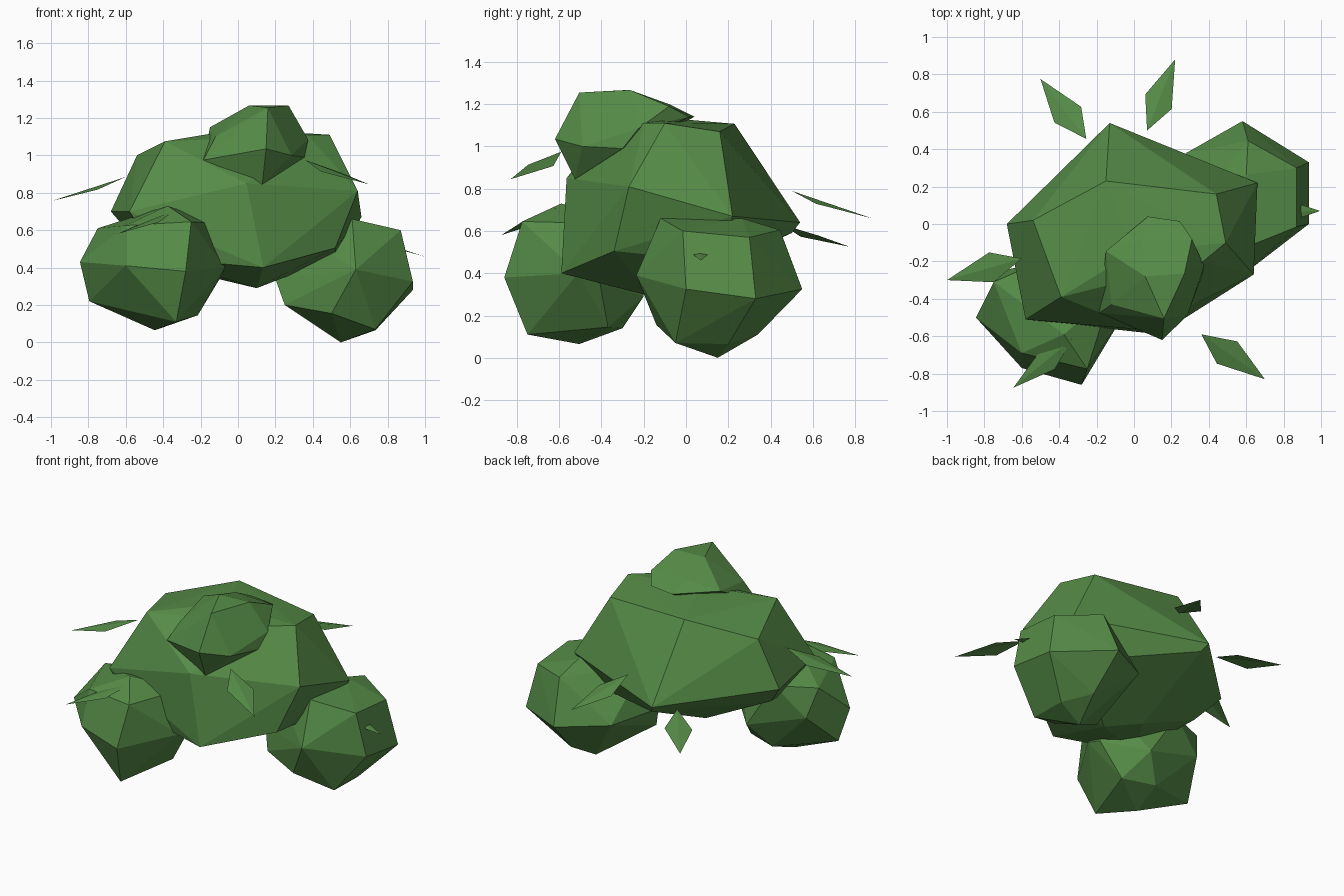
import bpy, bmesh
from mathutils import Vector

green = bpy.data.materials.new("leaf green")
green.diffuse_color = (0.092, 0.26, 0.063, 1)


def add_object(name, bm):
    bmesh.ops.recalc_face_normals(bm, faces=bm.faces)
    mesh = bpy.data.meshes.new(name)
    bm.to_mesh(mesh)
    bm.free()
    mesh.materials.append(green)
    obj = bpy.data.objects.new(name, mesh)
    bpy.context.collection.objects.link(obj)
    return obj


def clump(name, corners):
    """Faceted foliage clump: convex hull around a few corner points."""
    bm = bmesh.new()
    for c in corners:
        bm.verts.new(c)
    bmesh.ops.convex_hull(bm, input=bm.verts[:])
    loose = [v for v in bm.verts if not v.link_faces]
    bmesh.ops.delete(bm, geom=loose, context='VERTS')
    bmesh.ops.dissolve_limit(bm, angle_limit=0.05, verts=bm.verts[:], edges=bm.edges[:])
    return add_object(name, bm)


def leaf(name, base, tip, width):
    """Diamond leaf folded a little along its mid rib."""
    base, tip = Vector(base), Vector(tip)
    side = (tip - base).cross(Vector((0, 0, 1))).normalized() * width / 2
    a = base.lerp(tip, 0.38) + side
    b = base.lerp(tip, 0.43) - side
    drop = Vector((0, 0, -0.012))
    bm = bmesh.new()
    v = [bm.verts.new(p) for p in (base, a + drop, tip, b + drop)]
    bm.faces.new((v[0], v[1], v[2]))
    bm.faces.new((v[0], v[2], v[3]))
    return add_object(name, bm)


# Large middle clump
clump("main_clump", [
    (-0.15, 0.23, 1.107), (0.44, 0.16, 1.07), (0.49, -0.10, 1.11),
    (0.37, -0.20, 1.11), (0.0, -0.15, 1.14), (-0.54, 0.02, 1.0),
    (-0.39, -0.39, 1.075), (-0.58, -0.51, 0.70), (-0.68, 0.0, 0.70),
    (0.045, -0.565, 0.85), (0.64, -0.27, 0.81), (0.66, 0.22, 0.67),
    (-0.13, 0.54, 0.64), (0.52, -0.34, 0.505), (0.135, -0.59, 0.40),
    (0.10, -0.16, 0.29), (0.525, 0.15, 0.455), (-0.11, -0.05, 0.34),
    (-0.55, -0.10, 0.55), (-0.42, -0.48, 0.45), (-0.10, 0.50, 0.59)])

# Low clump at the back right
clump("right_clump", [
    (0.61, 0.445, 0.605), (0.58, 0.55, 0.325), (0.935, 0.33, 0.28),
    (0.87, 0.30, 0.57), (0.87, -0.015, 0.60), (0.935, 0.0, 0.325),
    (0.61, -0.12, 0.66), (0.60, 0.265, 0.66), (0.63, -0.235, 0.39),
    (0.735, -0.05, 0.07), (0.735, 0.20, 0.065), (0.55, 0.15, 0.0),
    (0.60, 0.34, 0.11), (0.25, -0.05, 0.20), (0.20, 0.0, 0.34),
    (0.50, -0.14, 0.155), (0.28, 0.38, 0.35), (0.30, 0.0, 0.60)])

# Low clump at the front left
clump("left_clump", [
    (-0.60, -0.77, 0.41), (-0.28, -0.86, 0.38), (-0.25, -0.775, 0.645),
    (-0.375, -0.59, 0.73), (-0.845, -0.50, 0.43), (-0.75, -0.31, 0.61),
    (-0.795, -0.45, 0.22), (-0.33, -0.75, 0.11), (-0.215, -0.37, 0.145),
    (-0.445, -0.505, 0.065), (-0.07, -0.51, 0.40), (-0.08, -0.41, 0.37),
    (-0.125, -0.38, 0.635), (-0.60, -0.69, 0.625), (-0.70, -0.25, 0.42),
    (-0.42, -0.30, 0.14), (-0.30, -0.20, 0.29), (-0.50, -0.20, 0.60)])

# Small clump on top
clump("top_clump", [
    (0.15, -0.62, 1.035), (0.13, -0.525, 0.845), (-0.185, -0.475, 0.975),
    (0.16, -0.505, 1.255), (0.06, -0.28, 1.267), (0.27, -0.265, 1.267),
    (0.375, -0.225, 1.085), (0.355, -0.30, 0.99), (-0.15, -0.145, 1.15),
    (0.075, 0.04, 1.14), (0.245, 0.015, 1.14), (0.31, -0.08, 1.19),
    (0.285, -0.49, 1.0), (-0.12, -0.43, 1.10), (0.04, -0.08, 1.20)])

# Loose leaves around the bush: base, tip, width
leaves = [
    ((-0.255, 0.455, 0.63), (-0.50, 0.775, 0.525), 0.165),
    ((0.07, 0.50, 0.79), (0.22, 0.88, 0.66), 0.16),
    ((-0.60, -0.185, 0.885), (-1.0, -0.30, 0.755), 0.16),
    ((-0.33, -0.615, 0.71), (-0.645, -0.875, 0.58), 0.13),
    ((0.36, -0.59, 0.975), (0.70, -0.83, 0.845), 0.16),
    ((0.60, 0.06, 0.59), (0.995, 0.07, 0.46), 0.16),
]
for i, (base, tip, width) in enumerate(leaves):
    leaf(f"leaf_{i + 1}", base, tip, width)
